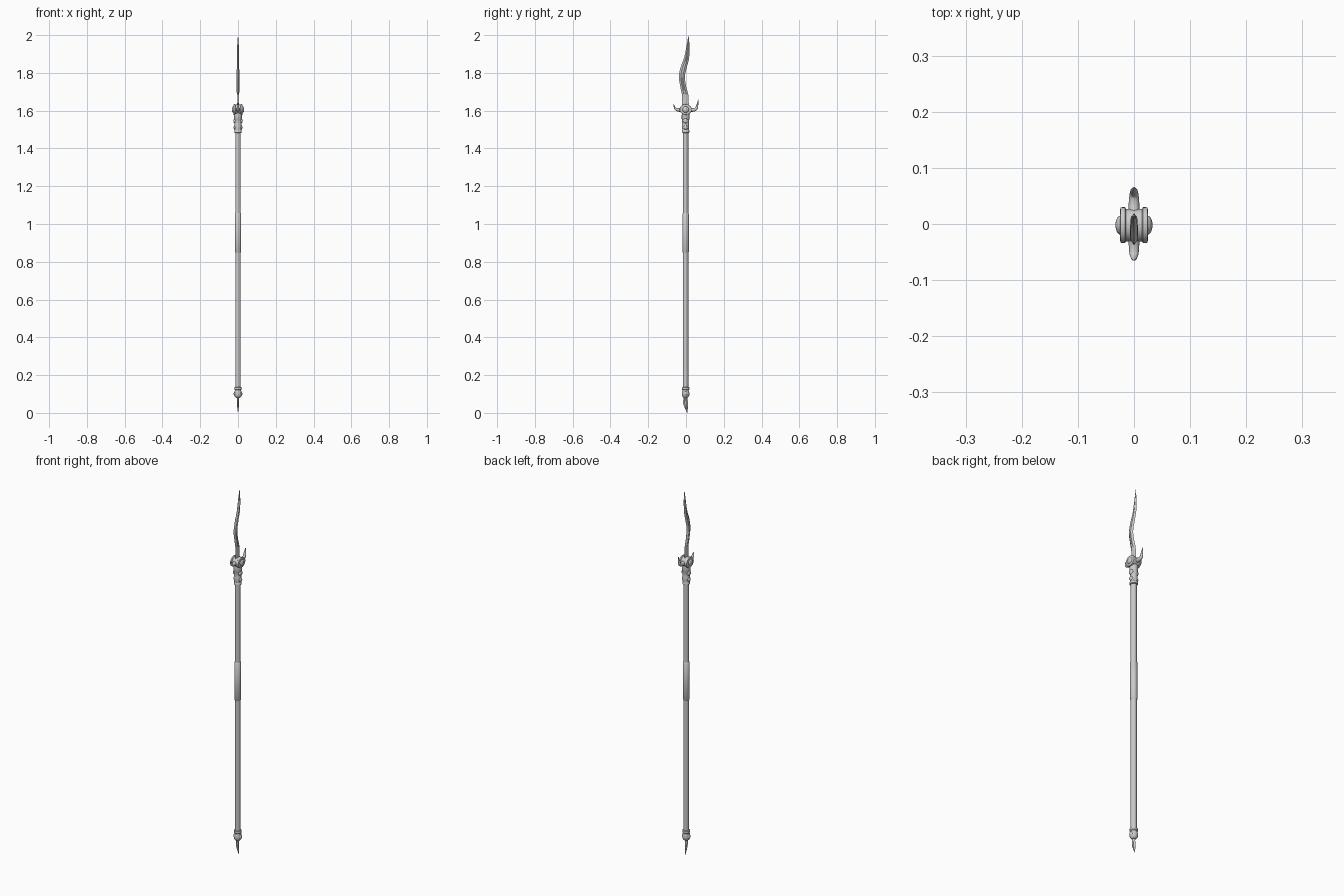
import bpy, bmesh, math
from mathutils import Vector

if "Cube" in bpy.data.objects:
    bpy.data.objects.remove(bpy.data.objects["Cube"])

CY = -0.002  # shaft axis


def finish(name, bm, angle=35):
    bmesh.ops.recalc_face_normals(bm, faces=bm.faces)
    me = bpy.data.meshes.new(name)
    bm.to_mesh(me)
    bm.free()
    ob = bpy.data.objects.new(name, me)
    bpy.context.collection.objects.link(ob)
    bpy.ops.object.select_all(action='DESELECT')
    ob.select_set(True)
    bpy.context.view_layer.objects.active = ob
    bpy.ops.object.shade_smooth_by_angle(angle=math.radians(angle))
    return ob


def loft(name, rings, angle=35):
    """Skin a list of equal-length point rings and cap the ends."""
    bm = bmesh.new()
    vs = [[bm.verts.new(p) for p in r] for r in rings]
    n = len(vs[0])
    for a, b in zip(vs, vs[1:]):
        for i in range(n):
            j = (i + 1) % n
            bm.faces.new((a[i], a[j], b[j], b[i]))
    bm.faces.new(vs[0])
    bm.faces.new(vs[-1])
    return finish(name, bm, angle)


def lathe(name, profile, n=24):
    """Turned part about the shaft; profile is (radius, z)."""
    ang = [2 * math.pi * i / n for i in range(n)]
    return loft(name, [[(r * math.cos(a), CY + r * math.sin(a), z) for a in ang]
                       for r, z in profile])


def lathe_x(name, profile, zc, zs=1.0, n=32):
    """Turned part about a cross axis; profile is (radius, x)."""
    ang = [2 * math.pi * i / n for i in range(n)]
    return loft(name, [[(x, CY + r * math.cos(a), zc + zs * r * math.sin(a)) for a in ang]
                       for r, x in profile])


def spline(pts, steps=6):
    """Catmull-Rom through tuples of any size."""
    P = [Vector(p) for p in pts]
    P = [2 * P[0] - P[1]] + P + [2 * P[-1] - P[-2]]
    out = []
    for i in range(1, len(P) - 2):
        a, b, c, d = P[i - 1:i + 3]
        for k in range(steps):
            t = k / steps
            out.append(0.5 * (2 * b + (c - a) * t + (2 * a - 5 * b + 4 * c - d) * t * t
                              + (3 * b - a - 3 * c + d) * t ** 3))
    return out + [P[-2]]


def blade(name, keys):
    """Flat edged blade; keys are (z, centre y, half width, half thickness)."""
    rings = []
    for z, c, w, t in spline(keys):
        w, t = max(w, .0004), max(t, .0003)
        rings.append([(0, c - w, z), (t, c - w * .35, z), (t * .75, c, z), (t, c + w * .35, z),
                      (0, c + w, z), (-t, c + w * .35, z), (-t * .75, c, z), (-t, c - w * .35, z)])
    return loft(name, rings, 20)


def horn(name, keys):
    """Tapered curved prong; keys are (y, z, radius in plane, half width in x)."""
    path = spline(keys)
    rings = []
    for i, (y, z, r, w) in enumerate(path):
        a, b = path[max(i - 1, 0)], path[min(i + 1, len(path) - 1)]
        d = Vector((b[0] - a[0], b[1] - a[1])).normalized()
        ang = [2 * math.pi * k / 12 for k in range(12)]
        rings.append([(w * math.cos(q), y - d.y * r * math.sin(q), z + d.x * r * math.sin(q))
                      for q in ang])
    return loft(name, rings)


def stud(name, z, x, r, h):
    """Pair of domed studs on both sides."""
    for s, side in ((1, "right"), (-1, "left")):
        prof = [(r, s * (x - .008))] + [(max(r * math.cos(q), .0003), s * (x + h * math.sin(q)))
                for q in [math.pi / 2 * k / 6 for k in range(7)]]
        lathe_x(f"{name}_{side}", prof, z, n=20)


# Shaft and grip
lathe("shaft", [(.0145, .11), (.0145, 1.50)])
lathe("grip", [(.0145, .848), (.0172, .852), (.0172, 1.053), (.0145, 1.057)])

# Upper socket with raised bands and studs
lathe("upper_socket", [(.015, 1.482), (.0195, 1.484), (.0195, 1.494), (.0175, 1.497),
                       (.0185, 1.512), (.0185, 1.524), (.0175, 1.527), (.019, 1.54),
                       (.019, 1.553), (.0205, 1.556), (.0205, 1.578), (.018, 1.60)])
stud("upper_stud", 1.546, .018, .013, .006)
stud("lower_stud", 1.511, .0175, .011, .006)

# Cross hub with rims and bosses
lathe_x("hub", [(.026, -.025), (.031, -.024), (.032, -.021), (.032, -.016), (.029, -.014),
                (.029, .014), (.032, .016), (.032, .021), (.031, .024), (.026, .025)], 1.606, .88)
stud("hub_boss", 1.606, .024, .017, .009)

# Curved side prongs
horn("front_prong", [(-.015, 1.607, .013, .010), (-.036, 1.604, .010, .0095),
                     (-.053, 1.608, .007, .008), (-.061, 1.619, .004, .005),
                     (-.065, 1.635, .0006, .0006)])
horn("back_prong", [(.012, 1.607, .013, .010), (.036, 1.604, .010, .0095),
                    (.053, 1.610, .008, .008), (.060, 1.630, .005, .006),
                    (.0655, 1.658, .0006, .0006)])

# Wavy main blade
blade("main_blade", [(1.61, -.002, .018, .0035), (1.68, -.004, .0165, .0037),
                     (1.695, -.007, .0165, .0065), (1.73, -.015, .0155, .007),
                     (1.78, -.022, .016, .007), (1.83, -.012, .0165, .0065),
                     (1.88, .003, .0135, .006), (1.94, .0105, .0085, .0045),
                     (2.0, .013, .0003, .0003)])

# Butt cap, studs and small curved spike
lathe("butt_cap", [(.015, .137), (.0195, .135), (.0195, .124), (.0165, .120), (.0185, .112),
                   (.0205, .102), (.0195, .092), (.015, .084), (.009, .079)])
stud("butt_stud", .102, .017, .011, .006)
blade("butt_spike", [(.09, -.003, .009, .007), (.072, -.003, .011, .006),
                     (.055, -.003, .0135, .0055), (.03, .001, .009, .004),
                     (0, .007, .0003, .0003)])
